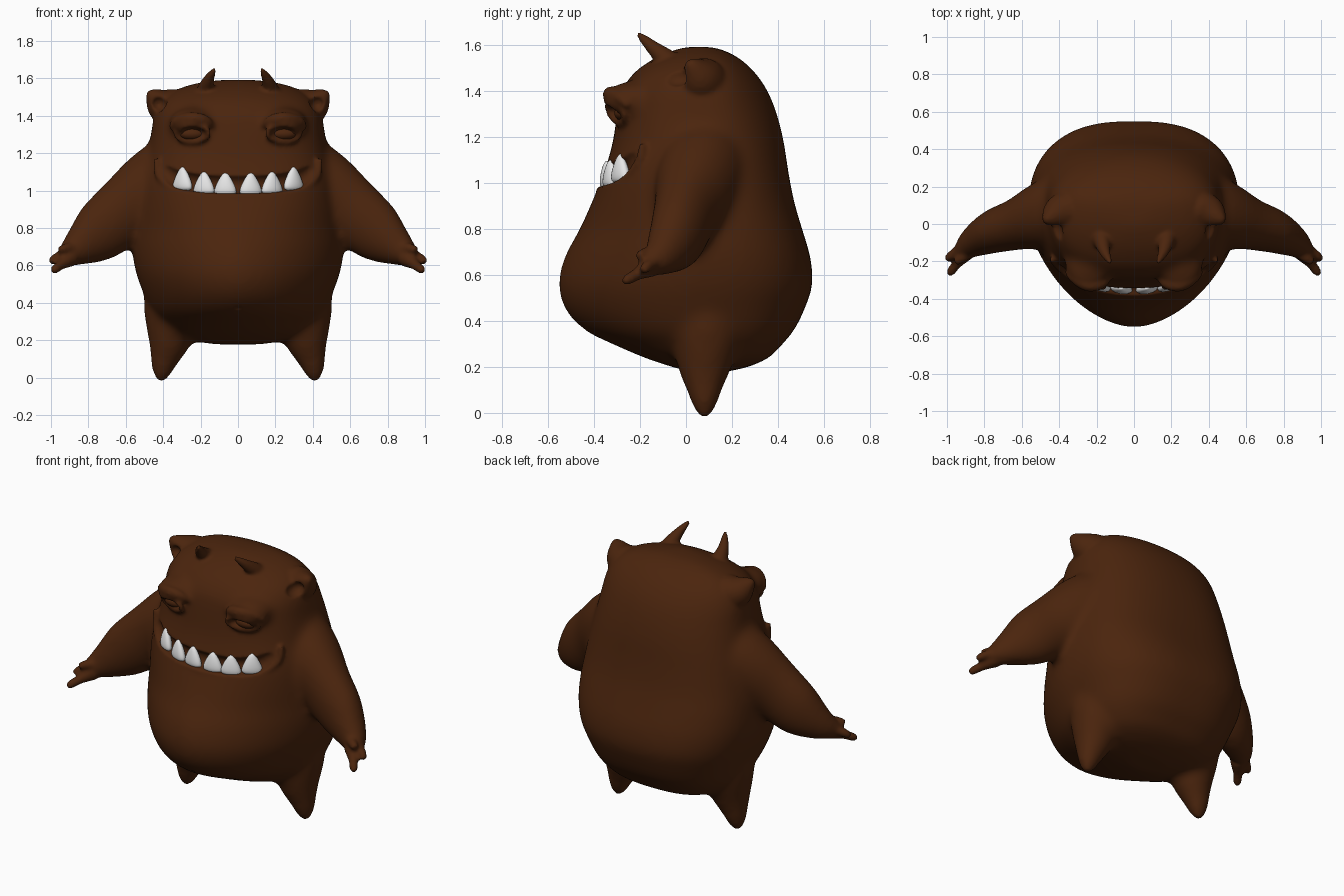
import bpy, bmesh, math
from mathutils import Vector, Matrix

cube = bpy.data.objects.get("Cube")
if cube:
    bpy.data.objects.remove(cube)


def material(name, color):
    m = bpy.data.materials.new(name)
    m.use_nodes = True
    m.diffuse_color = color
    bsdf = m.node_tree.nodes["Principled BSDF"]
    bsdf.inputs["Base Color"].default_value = color
    bsdf.inputs["Roughness"].default_value = 0.7
    return m


brown = material("dark_brown", (0.07, 0.018, 0.004, 1))
white = material("tooth_white", (0.8, 0.8, 0.8, 1))


def loft(bm, rings):
    """Skin a list of point rings and cap both ends."""
    loops = [[bm.verts.new(p) for p in ring] for ring in rings]
    n = len(loops[0])
    for a, b in zip(loops, loops[1:]):
        for i in range(n):
            bm.faces.new((a[i], a[(i + 1) % n], b[(i + 1) % n], b[i]))
    bm.faces.new(loops[0][::-1])
    bm.faces.new(loops[-1])


def spline(rows, steps=5):
    """Resample rows of numbers with a smooth Catmull-Rom curve."""
    rows = [Vector(r) for r in rows]
    pts = [rows[0]] + rows + [rows[-1]]
    out = []
    for a, b, c, d in zip(pts, pts[1:], pts[2:], pts[3:]):
        for k in range(steps):
            t = k / steps
            out.append(b + (c - a) * t / 2 + (2 * a - 5 * b + 4 * c - d) * (t * t / 2)
                       + (3 * b - a - 3 * c + d) * (t ** 3 / 2))
    return out + [rows[-1]]


def tube(bm, rows, side=1, n=20):
    """Tapered tube; each row is x, y, z, side radius, upward radius."""
    rows = spline([r if len(r) == 5 else (*r, r[3]) for r in rows])
    centres = [Vector(r[:3]) for r in rows]
    rings = []
    for i, c in enumerate(centres):
        tangent = centres[min(i + 1, len(rows) - 1)] - centres[max(i - 1, 0)]
        q = tangent.to_track_quat('Z', 'Y')
        ring = []
        for k in range(n):
            a = math.tau * k / n
            p = c + q @ Vector((rows[i][3] * math.cos(a), rows[i][4] * math.sin(a), 0))
            ring.append((p.x * side, p.y, p.z))
        rings.append(ring)
    loft(bm, rings)


def blob(bm, centre, radii, side=1):
    c = Vector((centre[0] * side, *centre[1:]))
    bmesh.ops.create_uvsphere(bm, u_segments=32, v_segments=20, radius=1,
                              matrix=Matrix.Translation(c) @ Matrix.Diagonal((*radii, 1)))


def to_object(name, bm, mat):
    bmesh.ops.recalc_face_normals(bm, faces=bm.faces)
    me = bpy.data.meshes.new(name)
    bm.to_mesh(me)
    bm.free()
    me.materials.append(mat)
    me.shade_smooth()
    ob = bpy.data.objects.new(name, me)
    bpy.context.collection.objects.link(ob)
    return ob


def fuse(ob, voxel, smooth, cutter=None):
    """Melt overlapping parts into one skin, optionally carving hollows."""
    def remesh():
        mod = ob.modifiers.new("fuse", 'REMESH')
        mod.mode, mod.voxel_size, mod.use_smooth_shade = 'VOXEL', voxel, True
    remesh()
    if cutter:
        mod = ob.modifiers.new("carve", 'BOOLEAN')
        mod.operation, mod.object, mod.solver = 'DIFFERENCE', cutter, 'EXACT'
        remesh()
    mod = ob.modifiers.new("soften", 'SMOOTH')
    mod.factor, mod.iterations = 0.5, smooth
    me = bpy.data.meshes.new_from_object(ob.evaluated_get(bpy.context.evaluated_depsgraph_get()))
    ob.modifiers.clear()
    ob.data = me
    me.materials.clear()
    me.materials.append(brown)
    me.shade_smooth()


# Torso and head: height, half width, front, back, front squareness
PROFILE = [
    (.178, .12, .02, .17, 2), (.2, .26, -.06, .27, 2), (.24, .36, -.18, .36, 2),
    (.30, .42, -.32, .42, 1.9), (.36, .465, -.44, .47, 1.8), (.45, .505, -.525, .515, 1.75),
    (.56, .545, -.554, .55, 1.75), (.68, .565, -.527, .54, 1.75), (.8, .56, -.462, .505, 1.9),
    (.92, .545, -.408, .47, 2.2), (1.05, .52, -.355, .445, 2.6), (1.18, .49, -.318, .425, 2.6),
    (1.3, .465, -.3, .395, 2.6), (1.4, .45, -.28, .355, 2.5), (1.48, .41, -.225, .30, 2.4),
    (1.54, .33, -.14, .235, 2.2), (1.575, .22, -.06, .17, 2), (1.592, .1, .0, .11, 2)]
bm = bmesh.new()
rings = []
for z, w, front, back, square in spline(PROFILE, 3):
    mid = min(.1, (front + back) / 2 + .05)
    back_square = 2.6 - .5 * min(1, max(0, (z - .8) / .6))
    ring = []
    for k in range(64):
        a = math.tau * k / 64
        c, s = math.cos(a), math.sin(a)
        e = 2 / (back_square if s > 0 else square)
        depth = back - mid if s > 0 else mid - front
        ring.append((math.copysign(w * abs(c) ** e, c),
                     mid + math.copysign(depth * abs(s) ** e, s), z))
    rings.append(ring)
loft(bm, rings)

# Legs, arms and brows
for side in (-1, 1):
    tube(bm, [(.33, .1, .52, .165), (.345, .09, .35, .16), (.367, .08, .2, .118),
              (.395, .08, .09, .075), (.408, .08, .02, .05), (.412, .08, -.028, .018)], side)
    tube(bm, [(.27, .1, 1.14, .2, .2), (.4, .07, 1.05, .195, .21), (.51, .035, .96, .175, .205),
              (.62, .0, .88, .14, .18), (.75, -.04, .77, .118, .16), (.86, -.098, .69, .085, .1),
              (.92, -.15, .655, .055, .06), (.95, -.18, .64, .035, .04)], side)
    blob(bm, (.245, -.21, 1.36), (.125, .155, .085), side)
body = to_object("body", bm, brown)
fuse(body, .02, 12)

# Finer features melted into the same skin
bm = bmesh.new()
bm.from_mesh(body.data)
for side in (-1, 1):
    # fingers
    tube(bm, [(.89, -.12, .665, .05), (.95, -.15, .65, .028), (.985, -.175, .632, .024),
              (1.0, -.19, .615, .016)], side)
    tube(bm, [(.9, -.15, .64, .05), (.945, -.21, .605, .028), (.975, -.25, .582, .024),
              (.99, -.272, .57, .016)], side)
    tube(bm, [(.87, -.13, .69, .045), (.92, -.18, .69, .028), (.955, -.205, .68, .02)], side)
    # horns
    tube(bm, [(.175, -.04, 1.48, .075), (.172, -.09, 1.54, .048), (.16, -.14, 1.585, .032),
              (.143, -.178, 1.62, .022), (.125, -.21, 1.65, .011)], side)
    # ears
    tube(bm, [(.28, .09, 1.40, .115), (.35, .075, 1.435, .11), (.41, .055, 1.465, .09),
              (.455, .03, 1.505, .047), (.478, .015, 1.528, .015)], side)
    # brow ridges over the eyes
    tube(bm, [(.13, -.285, 1.34, .015), (.18, -.32, 1.375, .03), (.25, -.325, 1.385, .035),
              (.32, -.285, 1.37, .03), (.36, -.25, 1.335, .015)], side)
    # eyelid rims
    tube(bm, [(.245 + .088 * math.cos(a), -.302 - .018 * math.sin(a) + .032 * math.cos(a),
               1.307 + .046 * math.sin(a), .015)
              for a in [math.tau * k / 12 for k in range(13)]], side, 10)
    # cheek folds at the mouth corners
    tube(bm, [(.435, -.19, 1.17, .015), (.425, -.2, 1.09, .022), (.37, -.25, 1.02, .024),
              (.3, -.295, .985, .02)], side)
# lower lip
half_lip = [(.33, -.278, 1.0, .02), (.2, -.335, .978, .026)]
tube(bm, half_lip + [(0, -.362, .966, .028)] + [(-x, y, z, r) for x, y, z, r in half_lip[::-1]])
skin = to_object("skin", bm, brown)
body.data = skin.data
bpy.data.objects.remove(skin)

# Hollows: mouth, eye sockets, ear cups, navel
bm = bmesh.new()
half_mouth = [(.425, -.235, 1.155, .012), (.398, -.252, 1.115, .035), (.34, -.295, 1.068, .05),
              (.2, -.345, 1.04, .05)]
tube(bm, half_mouth + [(0, -.367, 1.033, .05)]
     + [(-x, y, z, r) for x, y, z, r in half_mouth[::-1]])
for side in (-1, 1):
    blob(bm, (.245, -.36, 1.305), (.077, .085, .036), side)
    blob(bm, (.425, -.045, 1.465), (.045, .065, .045), side)
blob(bm, (0, -.455, .37), (.014, .02, .01))
cutter = to_object("hollow_cutter", bm, brown)
cutter.hide_render = True
fuse(body, .0095, 3, cutter)
bpy.data.objects.remove(cutter)

# Eyeballs
for side, label in ((-1, "right"), (1, "left")):
    bm = bmesh.new()
    blob(bm, (.245, -.27, 1.303), (.068, .042, .034), side)
    to_object(label + "_eye", bm, brown)

# Lower teeth
for side, label in ((-1, "right"), (1, "left")):
    for i, (x, y, base, tip) in enumerate([(.068, -.345, .975, 1.095), (.182, -.328, .98, 1.1),
                                           (.297, -.285, 1.0, 1.125)]):
        bm = bmesh.new()
        h = tip - base
        spin = Matrix.Rotation(math.atan(x * 2.3), 3, 'Z')
        rings = []
        for t, w, d in spline([(0, .04, .014), (.1, .058, .026), (.3, .057, .029),
                               (.6, .042, .024), (.88, .021, .014), (1, .005, .004)], 3):
            ring = []
            for k in range(20):
                a = math.tau * k / 20
                p = spin @ Vector((w * math.cos(a), d * math.sin(a), 0))
                ring.append(((p.x + x) * side, p.y + y, base + h * t))
            rings.append(ring)
        loft(bm, rings)
        to_object(f"{label}_tooth_{i + 1}", bm, white)
